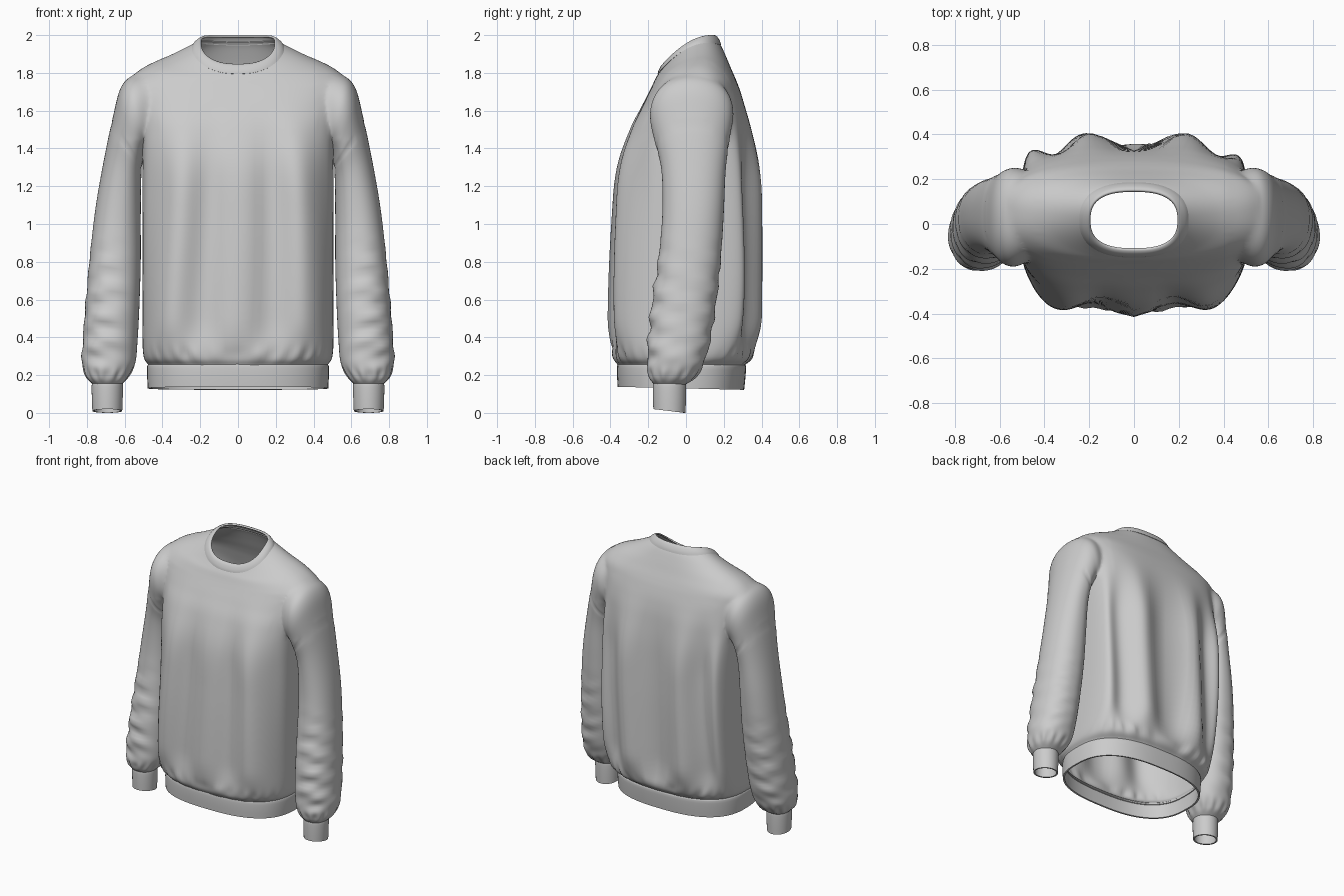
import bpy, bmesh, math
from mathutils import Vector

if "Cube" in bpy.data.objects:
    bpy.data.objects.remove(bpy.data.objects["Cube"])


def spline(keys, t):
    # Catmull-Rom through a list of equal-length tuples
    i = min(int(t), len(keys) - 2)
    f = t - i
    a, b, c, d = (keys[max(0, min(len(keys) - 1, i + k))] for k in (-1, 0, 1, 2))
    return [q + 0.5 * f * (r - p + f * (2 * p - 5 * q + 4 * r - s + f * (3 * (q - r) + s - p)))
            for p, q, r, s in zip(a, b, c, d)]


def spow(v, n):
    return math.copysign(abs(v) ** (2 / n), v)


def ramp(v, a, b):
    u = max(0, min(1, (v - a) / (b - a)))
    return u * u * (3 - 2 * u)


def loft(name, keys, point, segs, steps, capped=False):
    bm = bmesh.new()
    count = (len(keys) - 1) * steps
    rings = []
    for j in range(count + 1):
        t = j / steps
        k = spline(keys, t)
        rings.append([bm.verts.new(point(k, 2 * math.pi * i / segs, t)) for i in range(segs)])
    for a, b in zip(rings, rings[1:]):
        for i in range(segs):
            n = (i + 1) % segs
            bm.faces.new((a[i], a[n], b[n], b[i]))
    centres = []
    if capped:
        for r in (rings[0], rings[-1]):
            c = bm.verts.new(sum((v.co for v in r), Vector()) / segs)
            centres.append(c.co.copy())
            for i in range(segs):
                bm.faces.new((r[i], r[(i + 1) % segs], c))
    bmesh.ops.recalc_face_normals(bm, faces=bm.faces)
    me = bpy.data.meshes.new(name)
    bm.to_mesh(me)
    bm.free()
    ob = bpy.data.objects.new(name, me)
    bpy.context.collection.objects.link(ob)
    return ob, centres


def activate(ob):
    bpy.ops.object.select_all(action='DESELECT')
    ob.select_set(True)
    bpy.context.view_layer.objects.active = ob


def finish(ob, thick, angle):
    activate(ob)
    m = ob.modifiers.new("thickness", 'SOLIDIFY')
    m.thickness = thick
    m.offset = -1
    bpy.ops.object.modifier_apply(modifier=m.name)
    bpy.ops.object.shade_smooth_by_angle(angle=math.radians(angle))


# Ring key: centre x, half width, y front, y back, z front, z side, z back, squareness front, back
def ring_point(k, a, t):
    cx, hw, yf, yb, zf, zs, zb, nf, nb = k
    n = nb if math.sin(a) > 0 else nf
    x, s = spow(math.cos(a), n), spow(math.sin(a), n)
    z = zs + (zb - zf) / 2 * s + ((zb + zf) / 2 - zs) * s * s
    return Vector((cx + hw * x, (yf + yb) / 2 + (yb - yf) / 2 * s, z))


# Torso: ring plus hanging folds and gathers above the hem
def torso_point(k, a, t):
    p = ring_point(k, a, t)
    s = math.sin(a)
    w = ramp(p.z, 0.26, 0.5) * (1 - ramp(p.z, 1.15, 1.7))
    u = p.x + 0.02 * math.sin(3 * p.z + 1)
    if s > 0:
        d = abs(u) - 0.22
        p.y += 0.04 * w * ramp(s, 0, 0.6) * math.cos(2 * math.pi * d / (0.29 if d > 0 else 0.44))
    else:
        u *= 1 + 0.2 * (p.z - 0.6)
        p.y -= 0.022 * w * ramp(-s, 0, 0.6) * (math.cos(2 * math.pi * u / 0.35)
                                               + 0.3 * math.sin(17 * u + 2 * p.z))
    g = 0.007 * math.exp(-((p.z - 0.31) / 0.04) ** 2) * (math.sin(29 * a) + 0.6 * math.sin(17 * a + 1))
    p.y += g * s
    return p


def flat(hw, yf, yb, z, nf, nb):
    return (0, hw, yf, yb, z, z, z, nf, nb)


torso_keys = [
    flat(.470, -.352, .305, .235, 2.6, 2.6), flat(.476, -.362, .315, .255, 2.6, 2.6),
    flat(.500, -.383, .350, .30, 2.9, 3.0), flat(.506, -.388, .362, .42, 3.2, 3.6),
    flat(.506, -.382, .366, .70, 3.5, 4.5), flat(.506, -.368, .366, 1.0, 3.6, 4.8),
    flat(.506, -.345, .358, 1.3, 3.6, 4.6), flat(.512, -.290, .336, 1.5, 3.6, 4.0),
    flat(.535, -.235, .312, 1.62, 3.3, 3.4),
    (0, .566, -.195, .285, 1.70, 1.705, 1.71, 3.0, 3.0),
    (0, .575, -.178, .264, 1.735, 1.762, 1.765, 2.7, 2.8),
    (0, .500, -.162, .240, 1.77, 1.83, 1.82, 2.5, 2.5),
    (0, .370, -.150, .215, 1.79, 1.883, 1.88, 2.4, 2.4),
    (0, .270, -.143, .190, 1.80, 1.925, 1.935, 2.4, 2.4),
    (0, .225, -.135, .172, 1.815, 1.945, 1.965, 2.4, 2.4)]
body, caps = loft("sweater_body", torso_keys, torso_point, 144, 6, True)

# Sleeve key: outer x, z, inner x, z, y front, y back
sleeve_keys = [
    (.40, 1.79, .40, 1.42, -.12, .20), (.55, 1.79, .465, 1.40, -.185, .25),
    (.622, 1.725, .492, 1.375, -.19, .248), (.660, 1.58, .506, 1.32, -.165, .23),
    (.708, 1.35, .513, 1.22, -.13, .21), (.752, 1.10, .515, 1.02, -.125, .20),
    (.782, .85, .515, .80, -.145, .185), (.805, .60, .522, .57, -.18, .16),
    (.820, .40, .532, .38, -.20, .13), (.826, .27, .545, .26, -.205, .095),
    (.803, .19, .585, .185, -.195, .05), (.767, .15, .617, .15, -.168, -.003)]


def sleeve_point(side):
    def point(k, a, t):
        xo, zo, xi, zi, yf, yb = k
        c, s = spow(math.cos(a), 2.2), spow(math.sin(a), 2.2)
        z = (zo + zi) / 2 + c * (zo - zi) / 2
        # elbow creases, cuff gathers and the dropped shoulder seam
        w = ramp(z, .17, .3) * (1 - ramp(z, .65, 1.0)) * ramp(c, -1, .3) * (1 - .65 * ramp(c, .5, 1))
        if s > 0:
            w *= .6
        d = 0.05 * w * (math.sin(44 * z + 3.5 * math.sin(a) + 1) + 0.5 * math.sin(67 * z - 4 * a))
        d += 0.04 * math.exp(-((z - .2) / .035) ** 2) * math.sin(13 * a) * ramp(z, .15, .18)
        d -= 0.03 * math.exp(-((t - 3.25) / .1) ** 2)
        r = 1 + d
        return Vector((side * ((xo + xi) / 2 + r * c * (xo - xi) / 2),
                       (yf + yb) / 2 + r * s * (yb - yf) / 2, z))
    return point


# Join both sleeves to the torso, then open the neck, hem and wrists
for side in (-1, 1):
    sleeve, ends = loft("sleeve", sleeve_keys, sleeve_point(side), 72, 8, True)
    caps += ends
    activate(body)
    m = body.modifiers.new("join", 'BOOLEAN')
    m.operation = 'UNION'
    m.solver = 'EXACT'
    m.object = sleeve
    bpy.ops.object.modifier_apply(modifier=m.name)
    bpy.data.objects.remove(sleeve)

bm = bmesh.new()
bm.from_mesh(body.data)
lids = [v for v in bm.verts if any((v.co - c).length < 1e-3 for c in caps)]
bmesh.ops.delete(bm, geom=lids, context='VERTS')
bmesh.ops.remove_doubles(bm, verts=bm.verts, dist=0.0008)
armhole = [v for v in bm.verts if .42 < abs(v.co.x) < .66 and v.co.z > 1.45]
for _ in range(12):
    bmesh.ops.smooth_vert(bm, verts=armhole, factor=0.5, use_axis_x=True, use_axis_y=True, use_axis_z=True)
bm.to_mesh(body.data)
bm.free()
finish(body, 0.006, 60)

# Ribbed collar, hem band and cuffs
collar, _ = loft("collar", [
    (0, .245, -.150, .186, 1.795, 1.934, 1.948, 2.4, 2.4),
    (0, .232, -.146, .180, 1.812, 1.950, 1.968, 2.4, 2.4),
    (0, .212, -.132, .165, 1.838, 1.963, 1.992, 2.5, 2.5),
    (0, .200, -.115, .150, 1.848, 1.966, 2.0, 2.6, 2.6),
    (0, .194, -.108, .143, 1.840, 1.958, 1.99, 2.6, 2.6)], ring_point, 80, 3)
finish(collar, 0.01, 50)

hem, _ = loft("hem_band", [
    (0, .474, -.358, .312, .262, .258, .255, 2.6, 2.6), (0, .481, -.364, .318, .25, .246, .243, 2.6, 2.6),
    (0, .481, -.365, .314, .20, .19, .18, 2.6, 2.6), (0, .478, -.362, .308, .138, .13, .122, 2.6, 2.6)],
    ring_point, 96, 3)
finish(hem, 0.012, 50)

for side, label in ((-1, "left"), (1, "right")):
    x = side * .692
    cuff, _ = loft("cuff_" + label, [
        (x, .074, -.166, -.008, .168, .168, .168, 2, 2), (x, .082, -.174, 0, .155, .155, .155, 2, 2),
        (x, .082, -.175, 0, .09, .085, .08, 2, 2), (x, .079, -.173, -.003, .02, .01, 0, 2, 2)],
        ring_point, 40, 3)
    finish(cuff, 0.01, 50)
